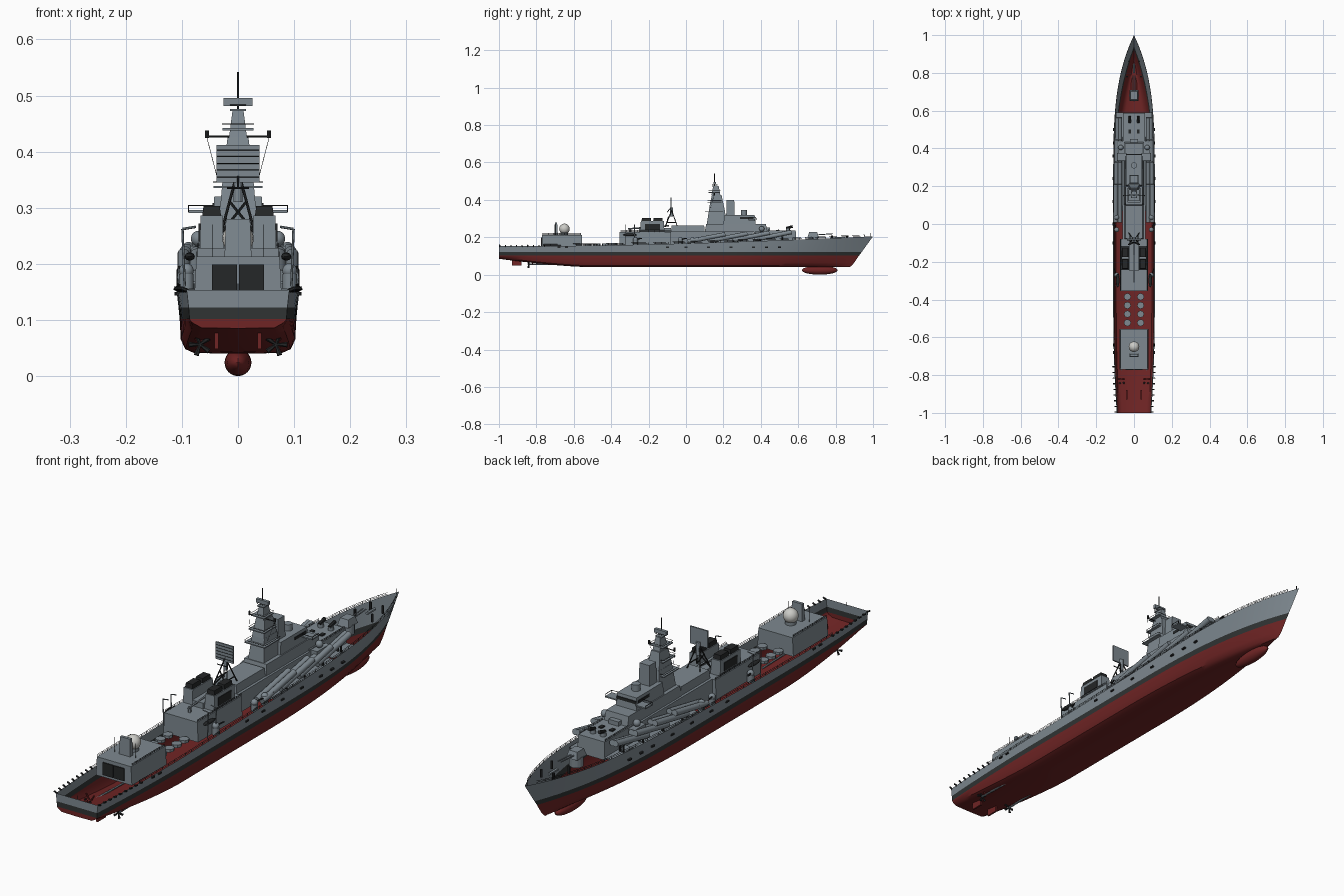
import bpy, bmesh, math
from mathutils import Vector, Matrix

cube = bpy.data.objects.get("Cube")
if cube:
    bpy.data.objects.remove(cube, do_unlink=True)


def material(name, r, g, b):
    m = bpy.data.materials.new(name)
    m.use_nodes = True
    m.diffuse_color = (r, g, b, 1)
    m.node_tree.nodes["Principled BSDF"].inputs["Base Color"].default_value = (r, g, b, 1)
    return m


GREY = material("ship grey", .21, .25, .28)
RED = material("hull red", .16, .018, .018)
BAND = material("waterline black", .03, .034, .034)
DARK = material("dark fittings", .018, .02, .021)
WHITE = material("dome white", .6, .6, .57)


def finish(name, bm, mats, smooth=False):
    me = bpy.data.meshes.new(name)
    bm.to_mesh(me)
    bm.free()
    ob = bpy.data.objects.new(name, me)
    bpy.context.collection.objects.link(ob)
    for m in mats:
        me.materials.append(m)
    if smooth:
        bpy.ops.object.select_all(action='DESELECT')
        ob.select_set(True)
        bpy.context.view_layer.objects.active = ob
        bpy.ops.object.shade_smooth_by_angle(angle=math.radians(35))
    return ob


def add_block(bm, x, y, z, top=(1, 1)):
    # box between ranges, upper face scaled by top
    c = Vector((sum(x) / 2, sum(y) / 2, sum(z) / 2))
    size = Vector((x[1] - x[0], y[1] - y[0], z[1] - z[0]))
    for v in bmesh.ops.create_cube(bm, size=1)["verts"]:
        if v.co.z > 0:
            v.co.x *= top[0]
            v.co.y *= top[1]
        v.co = c + v.co * size


def add_rod(bm, a, b, r, r2=None, sides=8):
    a, b = Vector(a), Vector(b)
    d = b - a
    m = Matrix.Translation((a + b) / 2) @ d.to_track_quat('Z', 'Y').to_matrix().to_4x4()
    bmesh.ops.create_cone(bm, cap_ends=True, segments=sides, radius1=r,
                          radius2=r if r2 is None else r2, depth=d.length, matrix=m)


def flip(p):
    return (-p[0], p[1], p[2])


def block(name, x, y, z, mat=GREY, top=(1, 1), mirror=False):
    bm = bmesh.new()
    add_block(bm, x, y, z, top)
    if mirror:
        add_block(bm, (-x[1], -x[0]), y, z, top)
    return finish(name, bm, [mat])


def rods(name, lines, r, mat=DARK, mirror=False, r2=None, sides=6, smooth=False):
    bm = bmesh.new()
    for a, b in lines:
        add_rod(bm, a, b, r, r2, sides)
        if mirror:
            add_rod(bm, flip(a), flip(b), r, r2, sides)
    return finish(name, bm, [mat], smooth)


def balls(name, points, r, mat, scale=(1, 1, 1), mirror=False):
    bm = bmesh.new()
    for p in points + ([flip(q) for q in points] if mirror else []):
        bmesh.ops.create_uvsphere(bm, u_segments=20, v_segments=12, radius=r,
                                  matrix=Matrix.Translation(p) @ Matrix.Diagonal((*scale, 1)))
    return finish(name, bm, [mat], True)


# Hull lines
def sheer(y):
    return .153 + .052 * max(0, (y + .8) / 1.8) ** 1.6


def keel(y):
    return .04 + .045 * max(0, (-.5 - y) / .5) ** 1.5


def half(w, y0, p, stem, y):
    u = max(0, (y - y0) / (stem - y0))
    aft = 1 - .17 * max(0, (-.45 - y) / .55) ** 2
    return w * aft * max(0, 1 - u ** p)


def deck_edge(y):
    return half(.11, .2, 3.5, 1, y)


# Open hull shell: rows run from keel to deck edge
ROWS = [(0, 0, 2, lambda y: keel(y)),
        (.078, .05, 1.9, lambda y: keel(y) + .001),
        (.094, .05, 2.3, lambda y: keel(y) + .008),
        (.102, 0, 2.8, lambda y: min(keel(y) + .025, .098)),
        (.104, 0, 3.3, lambda y: .102),
        (.106, .05, 3.3, lambda y: .122),
        (.11, .2, 3.5, sheer)]
STEMS = [.875, .876, .885, .9, .925, .94, 1.0]
BANDS = [1, 1, 1, 1, 2, 0]
bm = bmesh.new()
grid = []
N = 60
for k in range(N + 1):
    s = 1 - (1 - k / N) ** 1.25
    section = []
    for (w, y0, p, zf), stem in zip(ROWS, STEMS):
        y = -1 + s * (stem + 1)
        h = half(w, y0, p, stem, y)
        section.append([bm.verts.new((sx * h, y, zf(y))) for sx in (1, -1)])
    grid.append(section)
for i, band in enumerate(BANDS):
    for k in range(N):
        for side in (0, 1):
            q = [grid[k][i][side], grid[k + 1][i][side], grid[k + 1][i + 1][side], grid[k][i + 1][side]]
            bm.faces.new(q if side == 0 else q[::-1]).material_index = band
    # transom strip
    a, b = grid[0][i], grid[0][i + 1]
    bm.faces.new([a[1], a[0], b[0], b[1]]).material_index = band
bmesh.ops.remove_doubles(bm, verts=bm.verts, dist=.0002)
finish("hull", bm, [GREY, RED, BAND], True)
balls("sonar_bulb", [(0, .715, .024)], .024, RED, (1, 4, 1))

# Running gear
block("rudders", (.035, .042), (-.93, -.88), (.048, .095), RED, mirror=True)
rods("propeller_shafts", [((.068, -.84, .056), (.06, -.56, .056))], .004, GREY, True, smooth=True)
rods("shaft_struts", [((.068, -.82, .056), (.05, -.82, .085)), ((.068, -.82, .056), (.085, -.82, .085))], .003, RED, True)
blades = [((.068, -.84, .056), (.068 + .02 * math.cos(t), -.842, .056 + .02 * math.sin(t)))
          for t in [i * math.tau / 5 for i in range(5)]]
rods("propeller_blades", blades, .002, DARK, True, r2=.005)

# Helicopter hangar
block("hangar", (-.078, .078), (-.77, -.555), (.14, .213), top=(.95, 1))
block("hangar_doors", (.002, .046), (-.774, -.769), (.15, .199), DARK, mirror=True)
rods("hangar_dome_base", [((0, -.65, .213), (0, -.65, .232))], .02, GREY, sides=16, smooth=True)
balls("hangar_dome", [(0, -.65, .245)], .028, WHITE)
block("hangar_radar", (-.024, .024), (-.705, -.685), (.213, .28), top=(.9, .6))
rods("hangar_aerials", [((.045, -.7, .21), (.045, -.7, .27))], .001, DARK, True)

# Vertical launch hatches
rods("launch_hatches", [((.035, -.385 - i * .046, .155), (.035, -.385 - i * .046, .166)) for i in range(4)],
     .019, GREY, True, sides=8)

# Long deckhouse
block("aft_deckhouse", (-.075, .075), (-.355, -.08), (.15, .228), top=(.96, 1))
block("mid_deckhouse", (-.06, .06), (-.08, .36), (.155, .23))
block("fore_deckhouse", (-.06, .06), (.36, .59), (.165, .235), top=(.95, .97))
block("mid_tier", (-.05, .05), (-.08, .1), (.228, .262), top=(.92, .97))
block("aft_tier", (-.024, .024), (-.25, -.08), (.228, .25))
block("side_decks", (.058, .104), (.07, .46), (.164, .17), mirror=True)
block("fore_side_decks", (.05, .094), (.46, .59), (.172, .176), mirror=True)

# Funnels
block("funnels", (.026, .068), (-.245, -.115), (.225, .286), top=(.94, .95), mirror=True)
for i in range(2):
    y = -.238 + i * .062
    block("funnel_cap_%d" % (i + 1), (.03, .064), (y, y + .052), (.284, .303), DARK, (.85, .9), True)
block("funnel_grilles", (.066, .07), (-.22, -.14), (.24, .272), DARK, mirror=True)
rods("aft_boom", [((0, -.09, .262), (0, -.31, .245))], .004, GREY)
rods("boom_post", [((0, -.3, .22), (0, -.3, .25))], .006, GREY)

# Air search radar on a lattice tripod
feet = [(.03, -.11, .255), (.03, -.045, .255)]
rods("radar_tripod", [(f, (.006, -.077, .345)) for f in feet] + [((.022, -.102, .28), (.022, -.053, .28)),
     ((-.03, -.11, .255), (.014, -.094, .31))], .0025, DARK, True)
rods("radar_pivot", [((0, -.077, .31), (0, -.077, .36))], .008, GREY, sides=12)
panel = block("radar_panel", (-.038, .038), (-.084, -.078), (.345, .412))
rods("radar_ribs", [((-.037, -.086, z), (.037, -.086, z)) for z in (.355, .367, .379, .391, .403)], .001, DARK)
rods("radar_feed", [((-.02, -.1, .335), (.02, -.1, .335)), ((0, -.1, .335), (0, -.08, .36))], .002, DARK)

# Bridge
block("bridge_base", (-.052, .052), (.1, .435), (.228, .272), top=(.94, .95))
block("bridge", (-.045, .045), (.2, .372), (.27, .32), top=(.94, .94))
block("bridge_windows", (-.042, .042), (.3635, .3715), (.297, .308), DARK)
block("bridge_side_windows", (.0425, .045), (.29, .36), (.297, .308), DARK, mirror=True)
block("bridge_wings", (.04, .088), (.335, .375), (.291, .296), mirror=True)
rods("wing_rails", [((.088, .335, .304), (.088, .375, .304)), ((.045, .335, .304), (.088, .335, .304)),
     ((.088, .335, .292), (.088, .335, .304)), ((.088, .375, .292), (.088, .375, .304))], .0012, DARK, True)
block("director_tower", (-.024, .024), (.215, .26), (.32, .4), top=(.9, .9))
rods("director_drum", [((0, .31, .318), (0, .31, .345))], .016, GREY, sides=16, smooth=True)
block("sponson_decks", (.05, .085), (.37, .44), (.21, .232), mirror=True)
balls("sponson_guns", [(.07, .405, .245)], .014, GREY, mirror=True)

# Main mast
block("mast_lower", (-.036, .036), (.108, .222), (.25, .36), top=(.74, .7))
block("mast_middle", (-.026, .026), (.124, .204), (.36, .425), top=(.72, .65))
block("mast_upper", (-.016, .016), (.136, .184), (.425, .475), top=(.6, .6))
for i, (w, z) in enumerate([(.044, .335), (.034, .385), (.028, .438), (.014, .472)]):
    block("mast_platform_%d" % (i + 1), (-w, w), (.155 - w * 1.2, .155 + w), (z, z + .004))
    r = [(w, .155 - w * 1.2, z + .011), (w, .155 + w, z + .011)]
    rods("mast_platform_rails_%d" % (i + 1), [(r[0], r[1]), (r[0], flip(r[0])), (r[1], flip(r[1]))], .0008, DARK, True)
rods("mast_yard", [((-.058, .15, .427), (.058, .15, .427))], .002)
rods("yard_tips", [((.055, .15, .424), (.055, .15, .438))], .004, DARK, True)
rods("yard_stays", [((.056, .15, .427), (.036, .13, .35))], .0005, DARK, True)
block("mast_antenna", (-.026, .026), (.148, .16), (.481, .496))
rods("mast_pole", [((0, .152, .47), (0, .152, .542))], .0018)

# Slanted missile tubes
tubes = []
for i in range(4):
    y = .01 + i * .118
    for x in (.074, .097 - .003 * i):
        tubes.append(((x, y, .178 + .003 * i), (x, y + .2, .216 + .004 * i)))
rods("missile_tubes", tubes, .0115, GREY, True, sides=14, smooth=True)
rods("tube_cradles", [((x, b[1] - .05, .165), (x, b[1] - .05, .205)) for (x, _, _), b in tubes], .004, DARK, True)

# Fore gun and launchers
rods("gun_ring", [((0, .68, .165), (0, .68, .203))], .026, GREY, sides=16)
block("gun_turret", (-.024, .024), (.65, .71), (.2, .228), top=(.75, .7))
rods("gun_barrels", [((.006, .7, .213), (.006, .785, .219))], .0025, GREY, True)
rods("mortar_mounts", [((.022, .545, .233), (.022, .545, .248))], .011, GREY, True, sides=12)
rods("mortar_tubes", [((.022, .535, .248), (.022, .57, .258))], .007, DARK, True, sides=8)
block("fore_hatches", (.016, .03), (.48, .5), (.234, .24), DARK, mirror=True)
block("fore_locker", (-.022, .022), (.39, .45), (.234, .252))
rods("bollards", [((.5 * deck_edge(y), y, .18), (.5 * deck_edge(y), y, .21)) for y in (.78, .86)], .005, DARK, True)
rods("breakwater", [((0, .85, .195), (0, .8, .195))], .006, GREY)

# Side guns, boats and davits
side_spots = [.035, -.03, -.27]
rods("side_gun_mounts", [((.092, y, .155), (.092, y, .182)) for y in side_spots], .013, GREY, True, sides=12, smooth=True)
balls("side_gun_domes", [(.092, y, .188) for y in side_spots], .013, GREY, mirror=True)
rods("side_gun_barrels", [((.095, y, .19), (.105, y + .035, .194)) for y in side_spots], .003, DARK, True)
balls("boats", [(.086, -.3, .213)], .009, DARK, (1, 4, .8), True)
for y in (-.325, -.275):
    rods("davits", [((.095, y, .16), (.099, y, .262)), ((.099, y, .262), (.075, y, .266))], .0022, GREY, True)

# Portholes, vents and anchors on the hull side
bm = bmesh.new()
for y in [-.68, -.64, -.1, .0, .12, .24, .36, .43, .5]:
    for sx in (1, -1):
        x = sx * (.106 + .72 * (deck_edge(y) - .106))
        add_block(bm, (x - .004, x + .004), (y - .008, y + .008), (.144, .15))
finish("hull_ports", bm, [DARK])


# Railings
def railing(name, path, height, r=.0009):
    top = [(x, y, z + height) for x, y, z in path]
    mid = [(x, y, z + height * .5) for x, y, z in path]
    rods(name, list(zip(path, top)) + list(zip(top, top[1:])) + list(zip(mid, mid[1:])), r, DARK, True, sides=4)


edge = [-.76 + i * .035 for i in range(50)]
railing("deck_rails", [(deck_edge(y) - .001, y, sheer(y) - .001) for y in edge], .011)
railing("hangar_rails", [(.073, -.765 + i * .029, .212) for i in range(8)], .01)
railing("deckhouse_rails", [(.071, -.35 + i * .03, .227) for i in range(10)], .01)
railing("fore_house_rails", [(.056, .44 + i * .028, .234) for i in range(6)], .01)
nets = [-1 + i * .03 for i in range(9)]
rods("flight_deck_nets", [((deck_edge(y) - .002, y + .004, .152), (deck_edge(y) + .01, y + .004, .157)) for y in nets],
     .0035, DARK, True)
rods("flagstaff", [((0, .985, .2), (0, .985, .222)), ((0, -.995, .15), (0, -.995, .165))], .0012)
